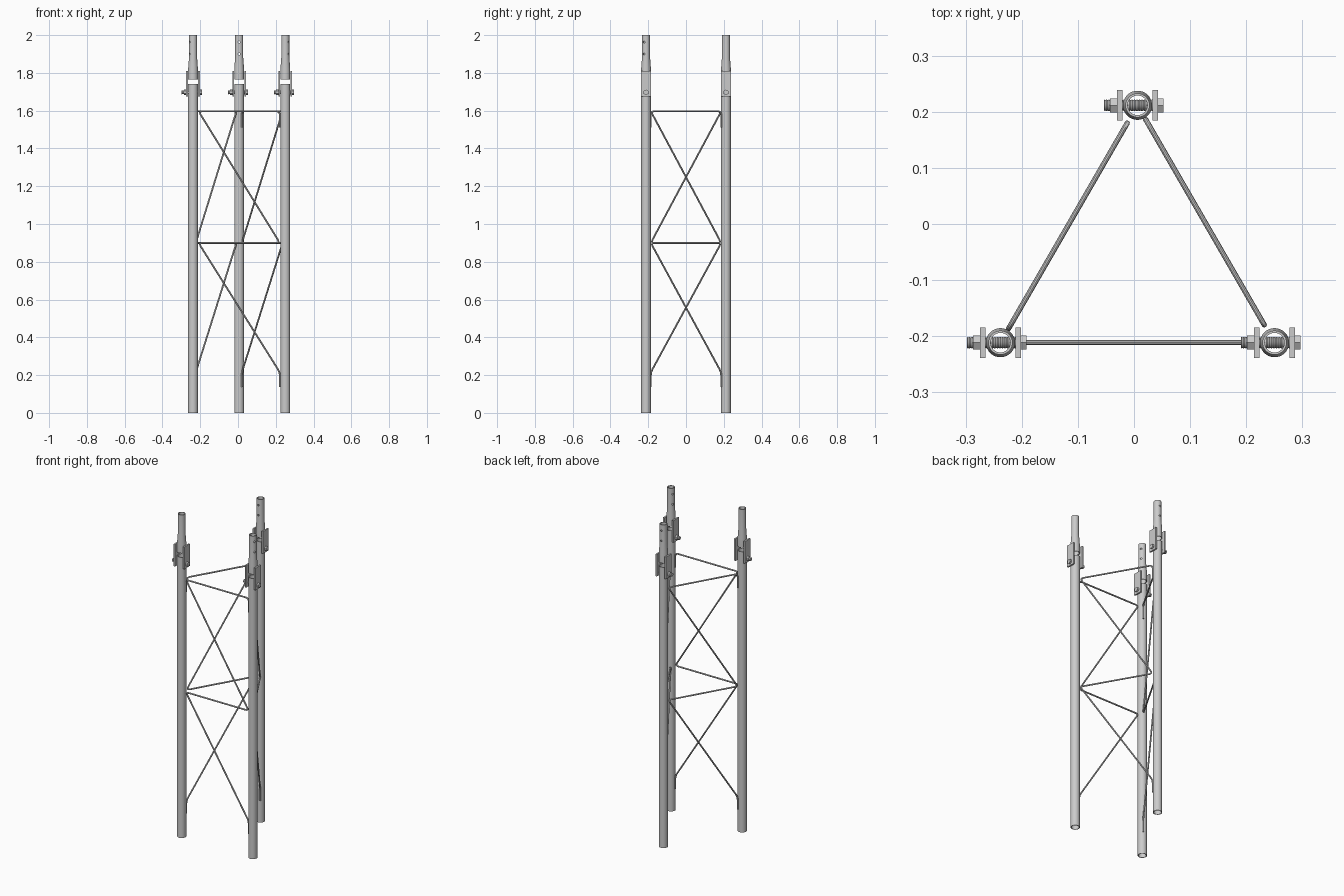
import bpy, bmesh, math
from mathutils import Vector, Matrix

if "Cube" in bpy.data.objects:
    bpy.data.objects.remove(bpy.data.objects["Cube"])

# leg name, position, outward direction (degrees)
LEGS = [("left", Vector((-0.238, -0.2115, 0)), -150),
        ("right", Vector((0.2505, -0.2115, 0)), -30),
        ("back", Vector((0.00625, 0.2115, 0)), 90)]
TUBE_R, WALL = 0.026, 0.004


def smooth(ob):
    bpy.ops.object.select_all(action='DESELECT')
    bpy.context.view_layer.objects.active = ob
    ob.select_set(True)
    bpy.ops.object.shade_smooth_by_angle(angle=math.radians(35))


def finish(bm, name, matrix):
    bmesh.ops.recalc_face_normals(bm, faces=bm.faces[:])
    me = bpy.data.meshes.new(name)
    bm.to_mesh(me)
    bm.free()
    me.transform(matrix)
    ob = bpy.data.objects.new(name, me)
    bpy.context.collection.objects.link(ob)
    smooth(ob)
    return ob


def lathe(name, profile, loc, n=32, matrix=Matrix(), closed=True):
    """Revolve (radius, height) points about z; open profiles get end caps."""
    bm = bmesh.new()
    rings = [[bm.verts.new((r * math.cos(2 * math.pi * i / n),
                            r * math.sin(2 * math.pi * i / n), z))
              for i in range(n)] for r, z in profile]
    pairs = list(zip(rings, rings[1:])) + ([(rings[-1], rings[0])] if closed else [])
    for a, b in pairs:
        for i in range(n):
            j = (i + 1) % n
            bm.faces.new((a[i], a[j], b[j], b[i]))
    if not closed:
        bm.faces.new(rings[0])
        bm.faces.new(rings[-1])
    return finish(bm, name, Matrix.Translation(loc) @ matrix)


def box(name, size, loc):
    bm = bmesh.new()
    bmesh.ops.create_cube(bm, size=1, matrix=Matrix.Diagonal((*size, 1)))
    return finish(bm, name, Matrix.Translation(loc))


def drill(ob, loc, direction, radius, depth):
    bpy.ops.mesh.primitive_cylinder_add(
        vertices=16, radius=radius, depth=depth, location=loc,
        rotation=direction.to_track_quat('Z', 'Y').to_euler())
    cutter = bpy.context.object
    cutter.hide_render = True
    mod = ob.modifiers.new("hole", 'BOOLEAN')
    mod.operation, mod.object, mod.solver = 'DIFFERENCE', cutter, 'EXACT'
    bpy.context.view_layer.objects.active = ob
    bpy.ops.object.modifier_apply(modifier=mod.name)
    bpy.data.objects.remove(cutter)


def bent_rod(name, points, radius, bend):
    """Round rod along points with filleted corners."""
    path = [points[0]]
    for a, p, b in zip(points, points[1:], points[2:]):
        s, e = p + (a - p).normalized() * bend, p + (b - p).normalized() * bend
        path += [s.lerp(p, t / 6).lerp(p.lerp(e, t / 6), t / 6) for t in range(7)]
    path.append(points[-1])
    cu = bpy.data.curves.new(name, 'CURVE')
    cu.dimensions = '3D'
    cu.bevel_depth, cu.bevel_resolution, cu.use_fill_caps = radius, 3, True
    sp = cu.splines.new('POLY')
    sp.points.add(len(path) - 1)
    for pt, co in zip(sp.points, path):
        pt.co = (*co, 1)
    ob = bpy.data.objects.new(name, cu)
    bpy.context.collection.objects.link(ob)
    bpy.ops.object.select_all(action='DESELECT')
    bpy.context.view_layer.objects.active = ob
    ob.select_set(True)
    bpy.ops.object.convert(target='MESH')
    smooth(bpy.context.object)


along_x = Matrix.Rotation(math.pi / 2, 4, 'Y')
for side, pos, angle in LEGS:
    # main leg tube
    lathe(side + "_leg", [(TUBE_R, 0), (TUBE_R, 1.74),
                          (TUBE_R - WALL, 1.74), (TUBE_R - WALL, 0)], pos)

    # tapered spigot with two cross holes
    spigot = lathe(side + "_spigot", [
        (TUBE_R, 1.765), (TUBE_R, 1.82), (0.0215, 1.88), (0.0215, 2.0),
        (0.0175, 2.0), (0.0175, 1.88), (TUBE_R - WALL, 1.82), (TUBE_R - WALL, 1.765)], pos)
    out = Vector((math.cos(math.radians(angle)), math.sin(math.radians(angle)), 0))
    for z in (1.963, 1.9):
        drill(spigot, pos + Vector((0, 0, z)), out, 0.0055, 0.1)
    smooth(spigot)

    # joint plates either side of the gap
    for s, label in ((-1, "inner"), (1, "outer")):
        box(f"{side}_joint_plate_{label}", (0.0095, 0.054, 0.137),
            pos + Vector((s * 0.0317, 0, 1.7425)))

    # threaded bolt with hex head and nut
    c = pos + Vector((0, 0, 1.697))
    thread = [(0.0105 - 0.0012 * (i % 2), -0.06 + 0.1 * i / 44) for i in range(45)]
    lathe(side + "_bolt", thread, c, 20, along_x, False)
    lathe(side + "_bolt_head", [(0.0145, 0.0365), (0.0145, 0.0465)], c, 6, along_x, False)
    lathe(side + "_nut", [(0.0145, -0.049), (0.0145, -0.0365)], c, 6, along_x, False)

# one zigzag brace rod per face, high end on p and low end on q
for i in range(3):
    name, p, _ = LEGS[i]
    q = LEGS[(i + 1) % 3][1]
    d = (q - p).normalized() * 0.029
    path = [(q - d, 1.51), (q - d, 1.597), (p + d, 1.597), (q - d, 0.9),
            (p + d, 0.9), (q - d, 0.215), (q - d, 0.137)]
    bent_rod(name + "_face_brace", [v + Vector((0, 0, z)) for v, z in path], 0.0047, 0.022)
